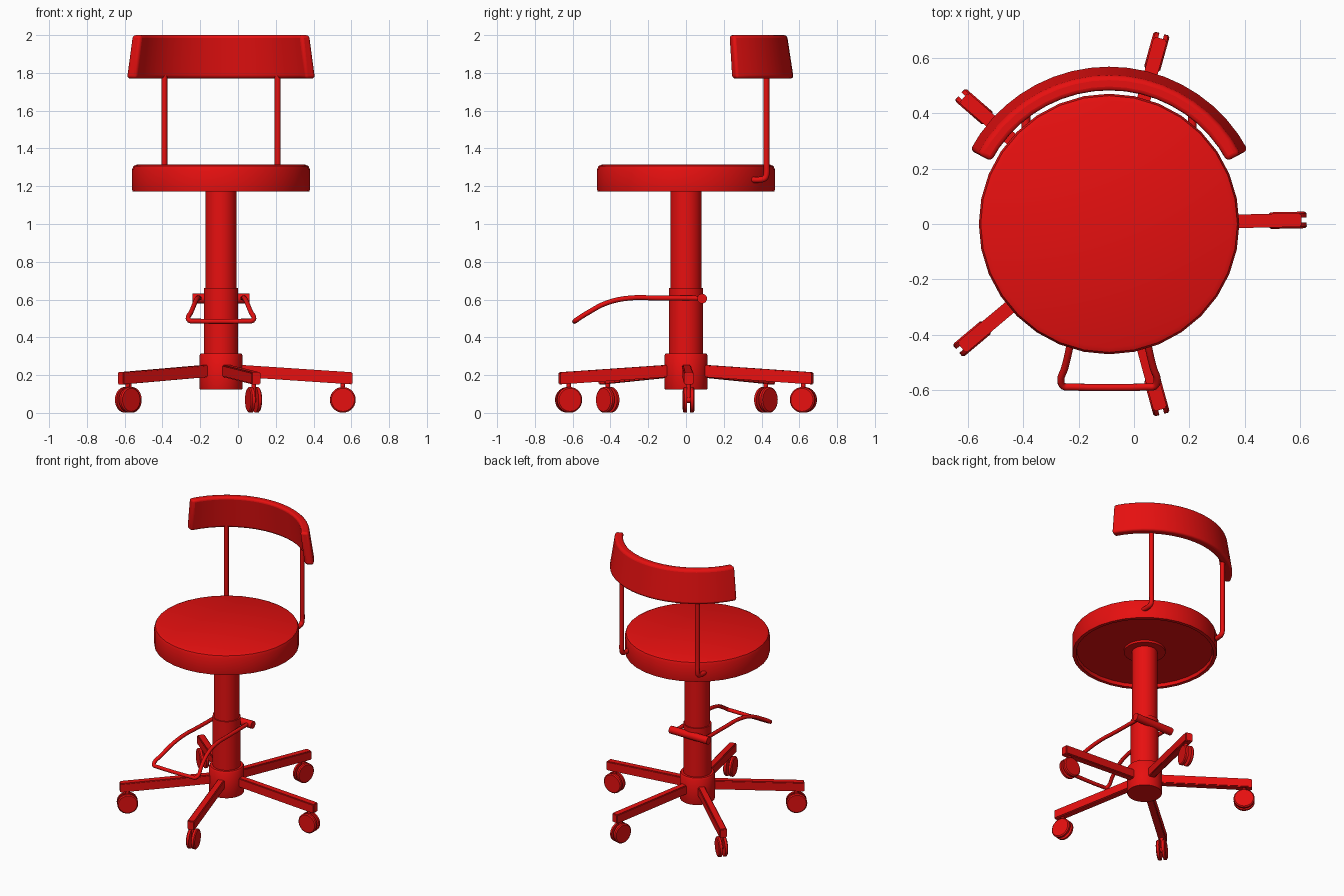
import bpy, bmesh
from math import radians, sin, cos, pi
from mathutils import Matrix, Vector

if "Cube" in bpy.data.objects:
    bpy.data.objects.remove(bpy.data.objects["Cube"], do_unlink=True)

AXIS_X = -0.09          # the column stands slightly to the right of centre

red = bpy.data.materials.new("red")
red.use_nodes = True
red.diffuse_color = (0.8, 0.005, 0.005, 1)
red.node_tree.nodes["Principled BSDF"].inputs["Base Color"].default_value = red.diffuse_color


def finish(name, data, matrix=Matrix()):
    """Link the data as a red object placed relative to the column axis."""
    obj = bpy.data.objects.new(name, data)
    obj.matrix_world = Matrix.Translation((AXIS_X, 0, 0)) @ matrix
    data.materials.append(red)
    bpy.context.collection.objects.link(obj)
    if obj.type == 'MESH':
        bpy.ops.object.select_all(action='DESELECT')
        obj.select_set(True)
        bpy.context.view_layer.objects.active = obj
        bpy.ops.object.shade_smooth_by_angle(angle=radians(35))
    return obj


def to_mesh(name, bm):
    bmesh.ops.recalc_face_normals(bm, faces=bm.faces[:])
    mesh = bpy.data.meshes.new(name)
    bm.to_mesh(mesh)
    bm.free()
    return mesh


def lathe(name, profile, steps=32, matrix=Matrix()):
    """Spin a profile of (radius, z) points around z."""
    bm = bmesh.new()
    verts = [bm.verts.new((r, 0, z)) for r, z in profile]
    edges = [bm.edges.new(pair) for pair in zip(verts, verts[1:])]
    bmesh.ops.spin(bm, geom=verts + edges, cent=(0, 0, 0), axis=(0, 0, 1),
                   angle=2 * pi, steps=steps)
    bmesh.ops.remove_doubles(bm, verts=bm.verts[:], dist=0.0005)
    return finish(name, to_mesh(name, bm), matrix)


def cylinder(name, radius, z0, z1, matrix=Matrix(), steps=32):
    return lathe(name, [(0, z0), (radius, z0), (radius, z1), (0, z1)], steps, matrix)


def tube(name, points, radius):
    """Round wire through the given points."""
    curve = bpy.data.curves.new(name, 'CURVE')
    curve.dimensions = '3D'
    curve.bevel_depth = radius
    curve.bevel_resolution = 2
    curve.resolution_u = 4
    curve.use_fill_caps = True
    spline = curve.splines.new('BEZIER')
    spline.bezier_points.add(len(points) - 1)
    for bp, p in zip(spline.bezier_points, points):
        bp.co = p
        bp.handle_left_type = bp.handle_right_type = 'AUTO'
    return finish(name, curve)


# Seat: cushion with a rounded top edge and a shallow recess underneath
lathe("seat", [(0, 1.195), (0.44, 1.195), (0.445, 1.172), (0.468, 1.172), (0.47, 1.18),
               (0.47, 1.29), (0.463, 1.307), (0.445, 1.315), (0, 1.315)])
cylinder("seat_plate", 0.135, 1.18, 1.2)

# Column and hub
cylinder("upper_column", 0.083, 0.64, 1.19)
cylinder("lower_column", 0.091, 0.3, 0.662)
lathe("hub", [(0, 0.125), (0.112, 0.125), (0.114, 0.13), (0.114, 0.305),
              (0.107, 0.315), (0, 0.315)])

# Backrest: leaning band swept around the column axis
bm = bmesh.new()
section = [(0.48, 2.0), (0.535, 2.0), (0.57, 1.77), (0.51, 1.77)]
steps, half = 18, radians(62)
rings = []
for i in range(steps + 1):
    a = -half + 2 * half * i / steps
    rings.append([bm.verts.new((r * sin(a), r * cos(a), z)) for r, z in section])
for a, b in zip(rings, rings[1:]):
    for k in range(4):
        j = (k + 1) % 4
        bm.faces.new((a[k], a[j], b[j], b[k]))
bm.faces.new(rings[0])
bm.faces.new(rings[-1])
backrest = finish("backrest", to_mesh("backrest", bm))
bevel = backrest.modifiers.new("rounded_edges", 'BEVEL')
bevel.width = 0.016
bevel.segments = 3
bevel.angle_limit = radians(40)

# Backrest posts, hooked into the seat rim
for side, label in ((-1, "right"), (1, "left")):
    x = side * 0.3
    tube(label + "_backrest_post",
         [(x, 0.34, 1.235), (x, 0.395, 1.235), (x, 0.418, 1.243), (x, 0.426, 1.265),
          (x, 0.426, 1.32), (x, 0.426, 1.79)], 0.016)

# Footrest: cross bar and bent wire loop
cylinder("footrest_bar", 0.026, -0.15, 0.15,
         Matrix.Translation((0, 0.085, 0.605)) @ Matrix.Rotation(pi / 2, 4, 'Y'), 20)
half_loop = [(0.115, 0.085, 0.607), (0.118, -0.15, 0.608), (0.124, -0.3, 0.608),
             (0.138, -0.42, 0.582), (0.16, -0.52, 0.53), (0.174, -0.565, 0.502),
             (0.165, -0.585, 0.488), (0.135, -0.588, 0.486)]
tube("footrest_loop", half_loop + [(-x, y, z) for x, y, z in reversed(half_loop)], 0.013)

# Five sloping arms, each with a twin-wheel caster
ARM_ANGLES = (1.2, 74.5, 139, 220, 285.5)
CASTER_R, WHEEL_R, WHEEL_Z = 0.645, 0.068, 0.069
for n, degrees in enumerate(ARM_ANGLES, 1):
    turn = Matrix.Rotation(radians(degrees), 4, 'Z')

    bm = bmesh.new()
    bmesh.ops.create_cube(bm, size=1)
    for v in bm.verts:
        outer = v.co.x > 0
        v.co = Vector((0.695 if outer else 0.06,
                       v.co.y * (0.05 if outer else 0.046),
                       (0.183 if outer else 0.225) + v.co.z * 0.064))
    bmesh.ops.bevel(bm, geom=bm.edges[:], offset=0.005, segments=2, affect='EDGES')
    finish(f"base_arm_{n}", to_mesh("base_arm", bm), turn)

    cylinder(f"caster_stem_{n}", 0.012, WHEEL_Z, 0.17,
             turn @ Matrix.Translation((CASTER_R, 0, 0)), 12)
    axle = turn @ Matrix.Translation((CASTER_R, 0, WHEEL_Z)) @ Matrix.Rotation(pi / 2, 4, 'X')
    cylinder(f"caster_axle_{n}", 0.016, -0.025, 0.025, axle, 12)
    for side in (-1, 1):
        lathe(f"caster_wheel_{n}_{'left' if side > 0 else 'right'}",
              [(0, side * 0.009), (WHEEL_R, side * 0.009), (WHEEL_R, side * 0.024),
               (WHEEL_R - 0.007, side * 0.03), (0, side * 0.03)], 28, axle)
